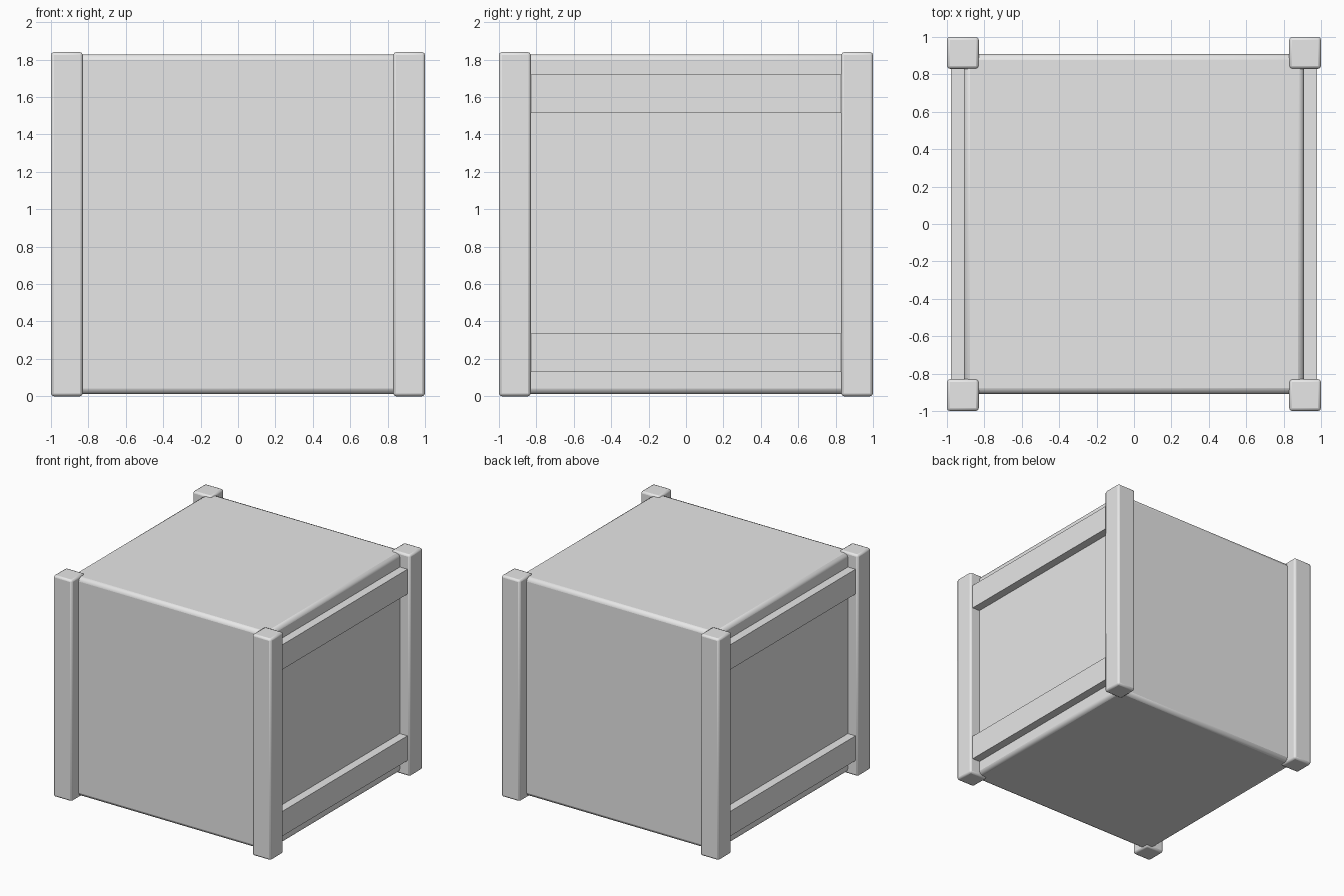
import bpy

if "Cube" in bpy.data.objects:
    bpy.data.objects.remove(bpy.data.objects["Cube"])

H = 1.84          # overall height
grey = bpy.data.materials.new("light_grey")
grey.diffuse_color = (0.8, 0.8, 0.8, 1)
grey.use_nodes = True
grey.node_tree.nodes["Principled BSDF"].inputs["Base Color"].default_value = grey.diffuse_color


def box(name, centre, size, bevel=0.0, segments=2):
    """Box with optional rounded edges."""
    bpy.ops.mesh.primitive_cube_add(size=1, location=centre)
    ob = bpy.context.object
    ob.name = name
    ob.scale = size
    bpy.ops.object.transform_apply(location=False, rotation=False, scale=True)
    ob.data.materials.append(grey)
    if bevel:
        mod = ob.modifiers.new("rounded_edges", "BEVEL")
        mod.width = bevel
        mod.segments = segments
        bpy.ops.object.shade_smooth_by_angle(angle=0.6)
    return ob


# Crate body
box("crate_body", (0, 0, H / 2), (1.816, 1.816, 1.816), 0.03)

for sx, side in ((-1, "left"), (1, "right")):
    # Corner posts
    for sy, end in ((-1, "front"), (1, "back")):
        box(f"{end}_{side}_post", (sx * 0.915, sy * 0.915, H / 2),
            (0.17, 0.17, H), 0.016)
    # Horizontal slats on the two sides
    for z, level in ((0.232, "lower"), (1.617, "upper")):
        box(f"{side}_{level}_slat", (sx * 0.928, 0, z), (0.1, 1.68, 0.206))
